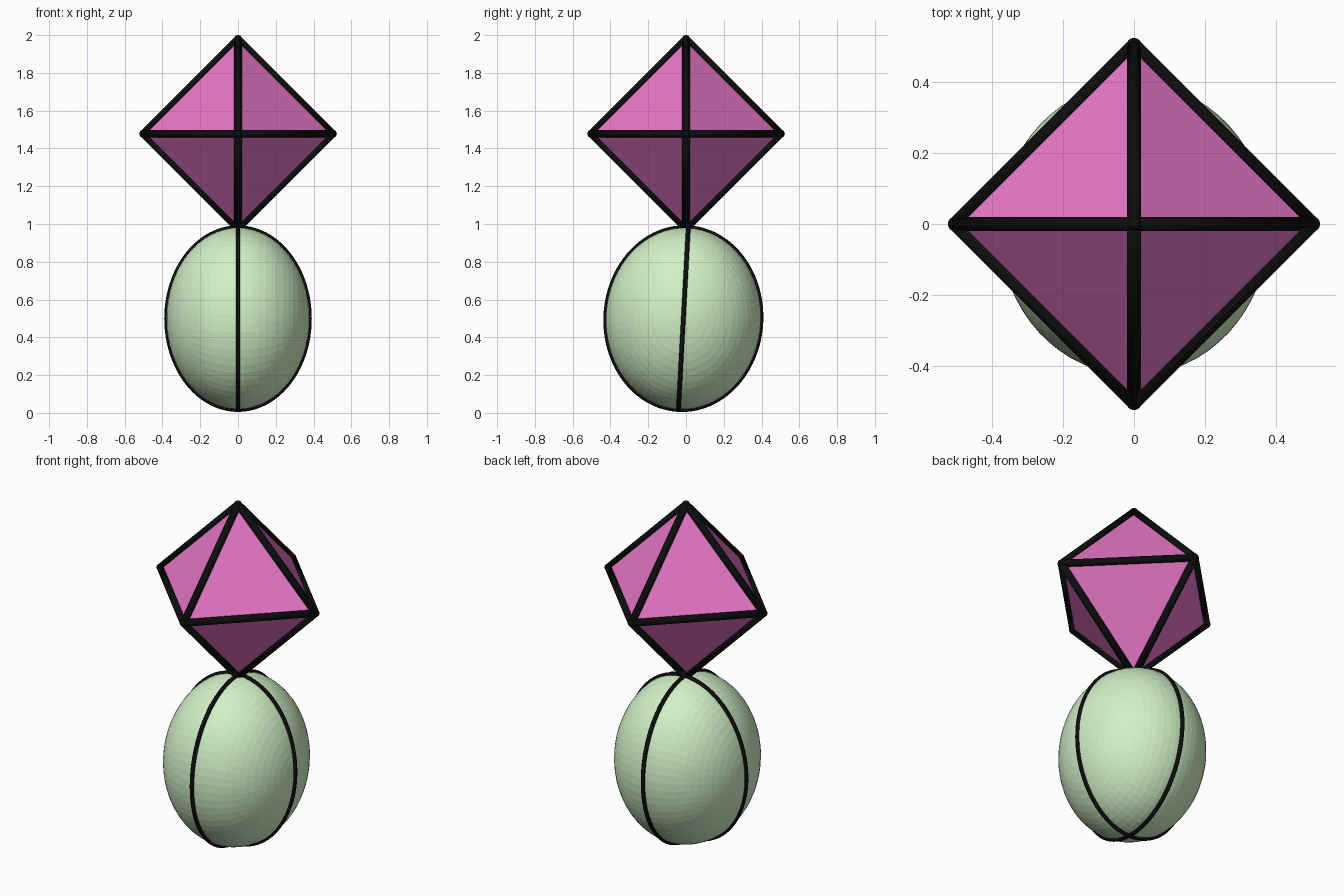
import bpy, bmesh, math
from mathutils import Vector, Matrix

if "Cube" in bpy.data.objects:
    bpy.data.objects.remove(bpy.data.objects["Cube"])


def material(name, rgb):
    m = bpy.data.materials.new(name)
    m.diffuse_color = (*rgb, 1)
    m.use_nodes = True
    m.node_tree.nodes["Principled BSDF"].inputs["Base Color"].default_value = m.diffuse_color
    return m


PINK = material("pink", (0.80, 0.18, 0.58))
GREEN = material("pale_green", (0.64, 0.88, 0.57))
BLACK = material("black", (0.004, 0.004, 0.004))


def finish(name, bm, mat, smooth=False):
    bmesh.ops.recalc_face_normals(bm, faces=bm.faces)
    me = bpy.data.meshes.new(name)
    bm.to_mesh(me)
    bm.free()
    me.materials.append(mat)
    for p in me.polygons:
        p.use_smooth = smooth
    ob = bpy.data.objects.new(name, me)
    bpy.context.collection.objects.link(ob)
    return ob


# Octahedron body
R, CZ = 0.502, 1.478
centre = Vector((0, 0, CZ))
bm = bmesh.new()
axes = [Vector(a) * R for a in ((1, 0, 0), (0, 1, 0), (-1, 0, 0), (0, -1, 0))]
ring = [bm.verts.new(centre + a) for a in axes]
top = bm.verts.new(centre + Vector((0, 0, R)))
bottom = bm.verts.new(centre - Vector((0, 0, R)))
for i in range(4):
    for apex in (top, bottom):
        bm.faces.new((ring[i], ring[(i + 1) % 4], apex))
corners = [v.co.copy() for v in bm.verts]
edges = [(e.verts[0].co.copy(), e.verts[1].co.copy()) for e in bm.edges]
finish("octahedron", bm, PINK)

# Black rods along the octahedron edges, with ball joints at the corners
T = 0.02
bm = bmesh.new()
for a, b in edges:
    d = b - a
    mat = Matrix.Translation((a + b) / 2) @ d.to_track_quat('Z', 'Y').to_matrix().to_4x4()
    bmesh.ops.create_cone(bm, cap_ends=True, segments=16, radius1=T, radius2=T,
                          depth=d.length, matrix=mat)
for c in corners:
    bmesh.ops.create_uvsphere(bm, u_segments=16, v_segments=8, radius=T * 1.05,
                              matrix=Matrix.Translation(c))
finish("octahedron_edges", bm, BLACK, True)

# Slightly tilted ellipsoid below
AX, AY, AZ = 0.378, 0.411, 0.482
place = Matrix.Translation((0, -0.014, 0.499)) @ Matrix.Rotation(math.radians(-3.1), 4, 'X')
bm = bmesh.new()
bmesh.ops.create_uvsphere(bm, u_segments=64, v_segments=32, radius=1,
                          matrix=Matrix.Rotation(math.pi / 2, 4, 'Y'))
bmesh.ops.transform(bm, matrix=place @ Matrix.Diagonal((AX, AY, AZ, 1)), verts=bm.verts)
finish("ellipsoid", bm, GREEN)


# Black seam hoops around the ellipsoid
def hoop(name, side, width, n=96, k=10, r=0.0125):
    bm = bmesh.new()
    side = Vector(side)
    normal = side.cross(Vector((0, 0, 1)))
    loops = []
    for i in range(n):
        t = math.tau * i / n
        c = side * width * math.cos(t) + Vector((0, 0, AZ * math.sin(t)))
        out = (side * AZ * math.cos(t) + Vector((0, 0, width * math.sin(t)))).normalized()
        loops.append([bm.verts.new(place @ (c + r * (out * math.cos(u) + normal * math.sin(u))))
                      for u in (math.tau * j / k for j in range(k))])
    for i in range(n):
        p, q = loops[i], loops[(i + 1) % n]
        for j in range(k):
            bm.faces.new((p[j], p[(j + 1) % k], q[(j + 1) % k], q[j]))
    finish(name, bm, BLACK, True)


hoop("seam_side", (1, 0, 0), AX)
hoop("seam_front", (0, 1, 0), AY)
